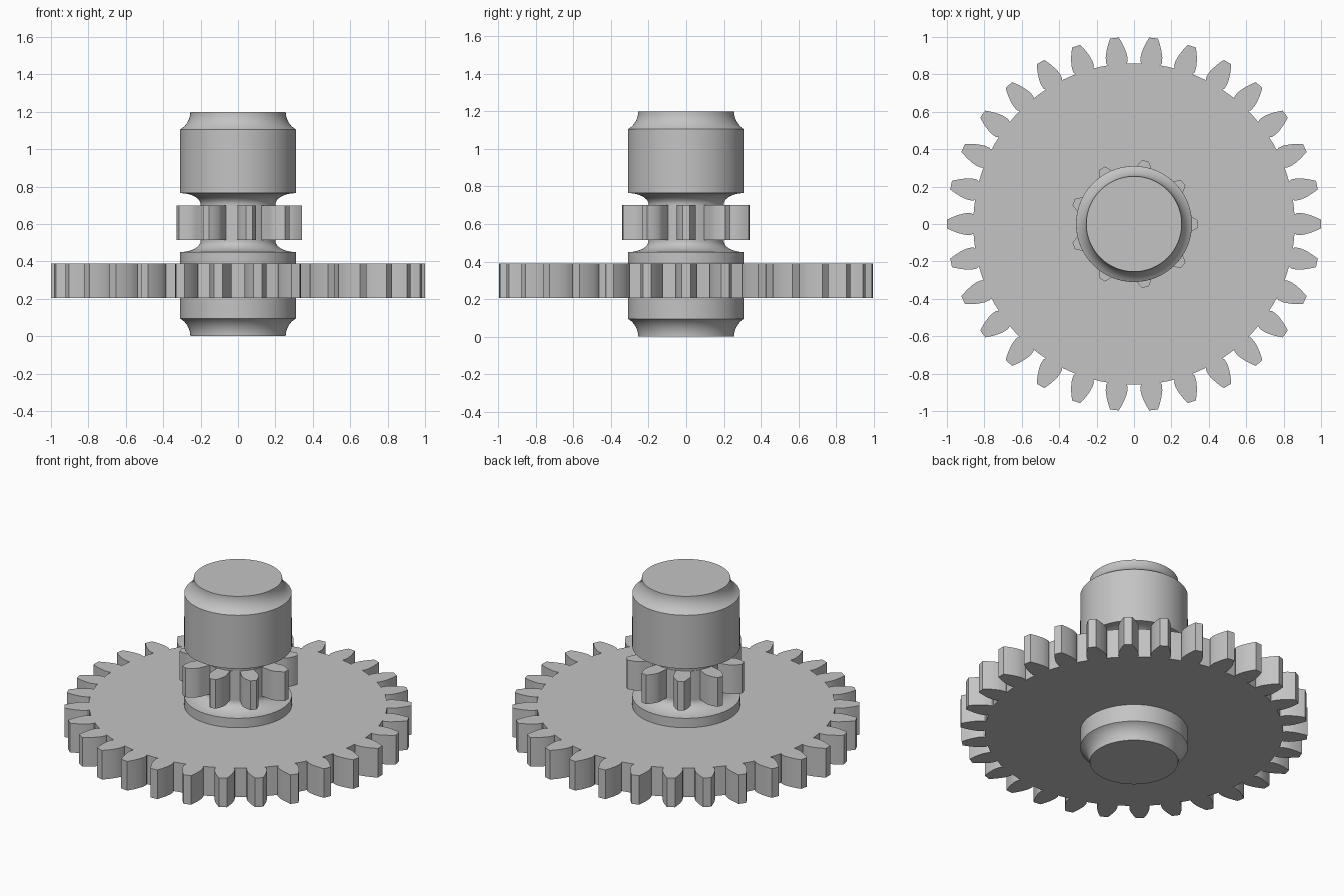
import bpy
import bmesh
import math

cube = bpy.data.objects.get("Cube")
if cube:
    bpy.data.objects.remove(cube, do_unlink=True)

grey = bpy.data.materials.new("plain grey")
grey.use_nodes = True
colour = (0.55, 0.55, 0.55, 1)
grey.diffuse_color = colour
grey.node_tree.nodes["Principled BSDF"].inputs["Base Color"].default_value = colour


def finish(name, bm):
    """Turn a bmesh into a named, smooth-shaded object."""
    bmesh.ops.recalc_face_normals(bm, faces=bm.faces)
    mesh = bpy.data.meshes.new(name)
    bm.to_mesh(mesh)
    bm.free()
    mesh.materials.append(grey)
    obj = bpy.data.objects.new(name, mesh)
    bpy.context.collection.objects.link(obj)
    bpy.ops.object.select_all(action="DESELECT")
    obj.select_set(True)
    bpy.context.view_layer.objects.active = obj
    bpy.ops.object.shade_smooth_by_angle(angle=math.radians(30))
    return obj


def arc(cr, cz, rr, rz, start, end, steps=10):
    """Elliptical arc as (radius, height) points, angles in degrees."""
    angles = [math.radians(start + (end - start) * i / steps) for i in range(steps + 1)]
    return [(cr + rr * math.cos(a), cz + rz * math.sin(a)) for a in angles]


def involute(angle):
    return math.tan(angle) - angle


def gear(name, teeth, bottom, top, module=0.0625):
    """Extruded spur gear with involute flanks and undercut roots."""
    pitch = module * teeth / 2
    pressure = math.radians(20)
    base, tip, root = pitch * math.cos(pressure), pitch + module, pitch - 1.25 * module
    half = math.pi / (2 * teeth) + involute(pressure)
    steps = 6
    flank = [(root, 0.84 * half * base / root), (base * 0.99, half * 0.985)]
    for i in range(1, steps + 1):
        r = base + (tip - base) * i / steps
        flank.append((r, half - involute(math.acos(base / r))))
    outline = [(r, -a) for r, a in flank] + flank[::-1]
    outline.append((root, math.pi / teeth))

    bm = bmesh.new()
    verts = []
    for t in range(teeth):
        turn = t * math.tau / teeth
        verts += [bm.verts.new((r * math.cos(a + turn), r * math.sin(a + turn), bottom))
                  for r, a in outline]
    face = bm.faces.new(verts)
    extruded = bmesh.ops.extrude_face_region(bm, geom=[face], use_keep_orig=True)
    moved = [g for g in extruded["geom"] if isinstance(g, bmesh.types.BMVert)]
    bmesh.ops.translate(bm, verts=moved, vec=(0, 0, top - bottom))
    return finish(name, bm)


def lathe(name, profile, segments=96):
    """Revolve a (radius, height) profile around z and cap both ends."""
    bm = bmesh.new()
    rings = []
    for r, z in profile:
        rings.append([bm.verts.new((r * math.cos(i * math.tau / segments),
                                    r * math.sin(i * math.tau / segments), z))
                      for i in range(segments)])
    for low, high in zip(rings, rings[1:]):
        for i in range(segments):
            j = (i + 1) % segments
            bm.faces.new((low[i], low[j], high[j], high[i]))
    bm.faces.new(rings[0][::-1])
    bm.faces.new(rings[-1])
    return finish(name, bm)


# Shaft with hollowed end edges and a waist that carries the pinion
cove = 0.1095
shaft_profile = (
    arc(0.3645, 0.0, cove, cove, 180, 120)
    + arc(0.31, 0.51, 0.11, 0.06, 270, 180)
    + arc(0.31, 0.705, 0.11, 0.06, 180, 90)
    + arc(0.3645, 1.2, cove, cove, 240, 180)
)
lathe("shaft", shaft_profile)

# Large wheel and small pinion
gear("large_gear", 30, 0.205, 0.39)
gear("small_gear", 9, 0.515, 0.70)
